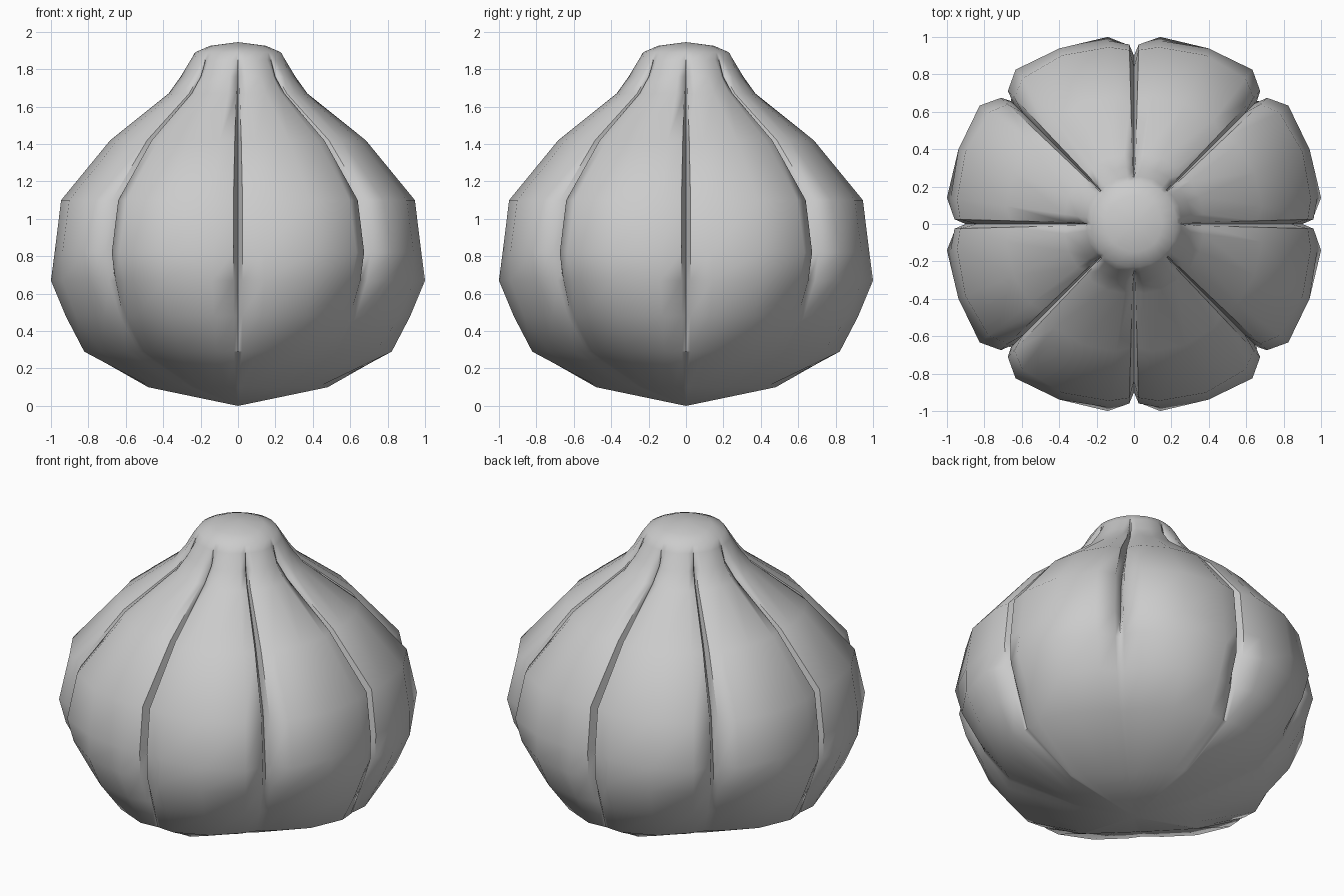
import bpy
import bmesh
from math import radians, sin, cos

old = bpy.data.objects.get("Cube")
if old:
    bpy.data.objects.remove(old)

# One eighth of the bulb: angles from a deep groove to a short groove
ANGLES = [0, 1.5, 8, 23, 37.5, 43.5, 45]
TIP_Z, TOP_Z = 0.0, 1.945

# Each ring: height, then radius at groove, lip, shoulder, middle,
# shoulder, lip, groove
RINGS = [
    (.10, .48, .465, .43, .37, .35, .34, .34),
    (.29, .81, .815, .83, .80, .75, .73, .73),
    (.48, .87, .89, .93, .94, .90, .87, .87),
    (.67, .90, .955, 1.01, 1.02, 1.0, .95, .93),
    (.82, .90, .96, .99, 1.02, 1.04, .98, .91),
    (1.10, .84, .93, .955, .98, .98, .93, .84),
    (1.42, .58, .66, .69, .70, .70, .67, .58),
    (1.67, .31, .355, .375, .38, .38, .36, .31),
    (1.76, .26, .28, .31, .31, .31, .29, .26),
    (1.85, .25, .25, .255, .26, .255, .25, .25),
    (1.89, .23, .23, .23, .23, .23, .23, .23),
    (1.925, .15, .15, .15, .15, .15, .15, .15),
]


def full_ring(radii):
    """Mirror one eighth to a quarter, then repeat it around the axis."""
    eighth = list(zip(ANGLES, radii))
    quarter = eighth + [(90 - a, r) for a, r in eighth[-2:0:-1]]
    return [(a + 90 * k, r) for k in range(4) for a, r in quarter]


def build_bulb(name, material):
    bm = bmesh.new()
    loops = []
    for z, *radii in RINGS:
        loops.append([bm.verts.new((r * cos(radians(a)), r * sin(radians(a)), z))
                      for a, r in full_ring(radii)])
    tip = bm.verts.new((0, 0, TIP_Z))
    top = bm.verts.new((0, 0, TOP_Z))
    count = len(loops[0])
    for i in range(count):
        j = (i + 1) % count
        # Skin between rings
        for low, high in zip(loops, loops[1:]):
            bm.faces.new((low[i], low[j], high[j], high[i]))
        # Pointed base and rounded crown
        bm.faces.new((tip, loops[0][j], loops[0][i]))
        bm.faces.new((top, loops[-1][i], loops[-1][j]))
    bmesh.ops.recalc_face_normals(bm, faces=bm.faces)
    mesh = bpy.data.meshes.new(name)
    bm.to_mesh(mesh)
    bm.free()
    mesh.materials.append(material)
    obj = bpy.data.objects.new(name, mesh)
    bpy.context.collection.objects.link(obj)
    return obj


# Plain pale grey skin
skin = bpy.data.materials.new("pale_grey")
skin.use_nodes = True
colour = (.6, .6, .6, 1)
skin.diffuse_color = colour
skin.node_tree.nodes["Principled BSDF"].inputs["Base Color"].default_value = colour

bulb = build_bulb("lobed_bulb", skin)
bpy.ops.object.select_all(action="DESELECT")
bulb.select_set(True)
bpy.context.view_layer.objects.active = bulb
bpy.ops.object.shade_smooth_by_angle(angle=radians(50))
